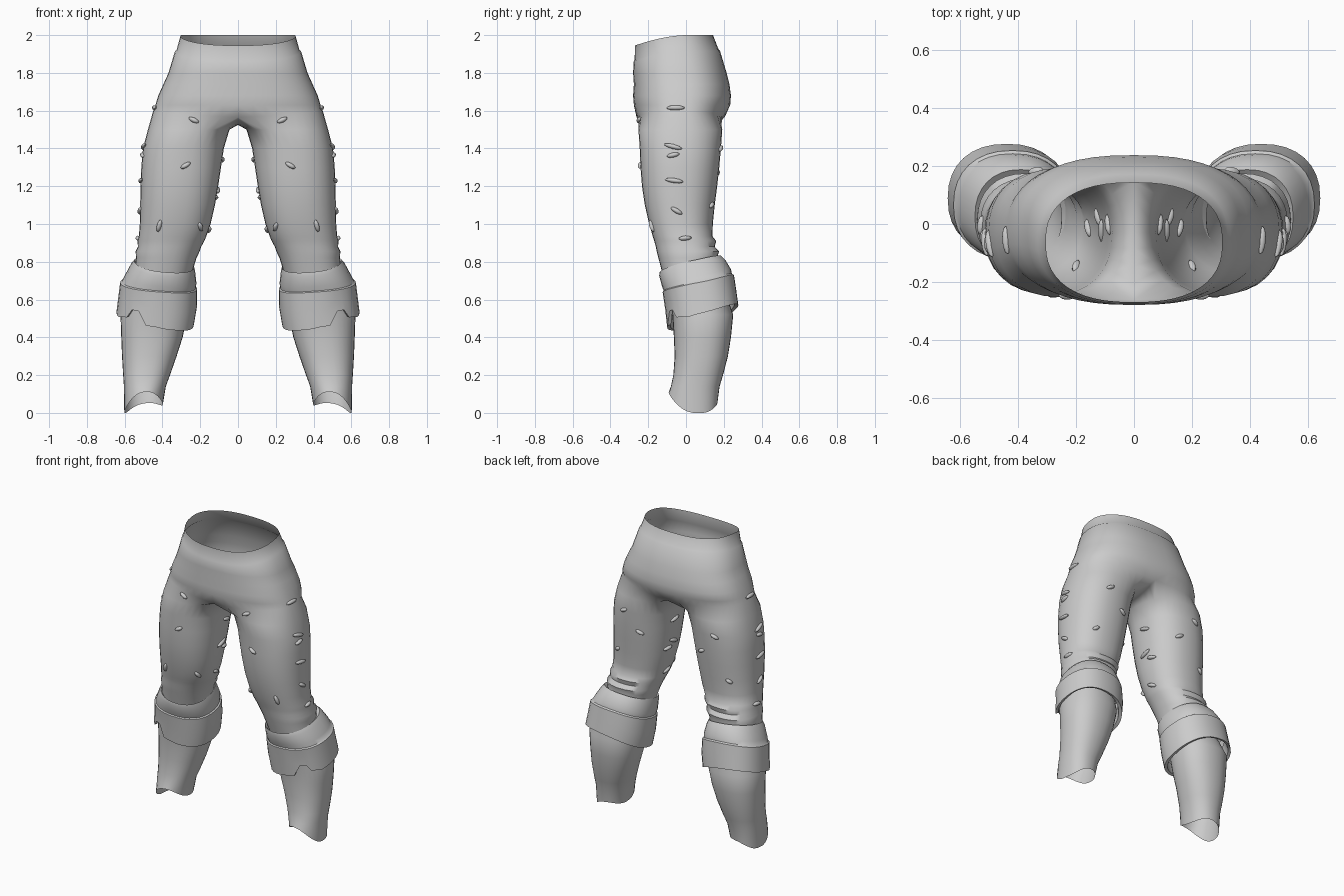
import bpy, bmesh, math
from mathutils import Vector, Matrix
from mathutils.bvhtree import BVHTree

if "Cube" in bpy.data.objects:
    bpy.data.objects.remove(bpy.data.objects["Cube"])

N = 32


def spow(v, p):
    return math.copysign(abs(v) ** p, v)


def angles():
    return [(i if i <= N // 2 else i - N) * 2 * math.pi / N for i in range(N)]


def tube_ring(xi, xo, yf, yb, zfun, p=0.88):
    """Closed ring round one leg; angle 0 is outward, -90 is the front."""
    cx, cy, rx, ry = (xi + xo) / 2, (yf + yb) / 2, (xo - xi) / 2, (yb - yf) / 2
    return [Vector((cx + rx * spow(math.cos(a), p), cy + ry * spow(math.sin(a), p), zfun(a)))
            for a in angles()]


def hip_ring(w, yf, yb, zfun, p=0.82):
    """D-shaped half ring whose inner points lie on the centre plane."""
    cy, ry, lim = (yf + yb) / 2, (yb - yf) / 2, math.radians(135)
    pts = []
    for a in angles():
        if abs(a) >= lim - 1e-4:
            s = (math.pi - abs(a)) / (math.pi - lim) * (1 if a > 0 else -1)
            x, c = 0.0, 0.0
        else:
            f = a / lim * math.pi / 2
            c = math.cos(f)
            x, s = w * spow(c, p), spow(math.sin(f), p)
        y = cy + ry * s
        pts.append(Vector((x, y, zfun(c, s, y))))
    return pts


def loft(rings):
    bm = bmesh.new()
    rows = [[bm.verts.new(v) for v in r] for r in rings]
    for a, b in zip(rows, rows[1:]):
        for i in range(N):
            j = (i + 1) % N
            q = (a[i], b[i], b[j], a[j])
            if max(v.co.x for v in q) > 1e-5:
                bm.faces.new(q)
    bmesh.ops.delete(bm, geom=[v for v in bm.verts if not v.link_faces], context='VERTS')
    return bm


def finish(name, bm, angle=40):
    me = bpy.data.meshes.new(name)
    bm.to_mesh(me)
    ob = bpy.data.objects.new(name, me)
    bpy.context.collection.objects.link(ob)
    bpy.ops.object.select_all(action='DESELECT')
    ob.select_set(True)
    bpy.context.view_layer.objects.active = ob
    bpy.ops.object.shade_smooth_by_angle(angle=math.radians(angle))
    m = ob.modifiers.new("mirror", 'MIRROR')
    m.merge_threshold = 0.0005
    return ob


# Waistband and hips
def waist_z(z):
    return lambda c, s, y: z - 0.055 * max(0, -y / 0.27) ** 1.7


rings = [hip_ring(w, yf, yb, waist_z(z)) for z, w, yf, yb in (
    (2.0, .305, -.27, .143), (1.925, .325, -.272, .172), (1.917, .334, -.277, .18))]
rings += [hip_ring(w, yf, yb, lambda c, s, y, z=z: z) for z, w, yf, yb in (
    (1.80, .368, -.28, .215), (1.74, .395, -.276, .23),
    (1.68, .422, -.28, .238), (1.63, .437, -.276, .234))]
# Crotch saddle
rings.append(hip_ring(.45, -.262, .205,
                      lambda c, s, y: 1.565 + .03 * c if c > 0 else 1.525 + .04 * s * s))

# Thighs, knee folds and shins
rings += [tube_ring(xi, xo, yf, yb, lambda a, z=z: z) for z, xi, xo, yf, yb in (
    (1.50, .045, .477, -.252, .192), (1.40, .075, .503, -.245, .185),
    (1.30, .09, .512, -.241, .176), (1.20, .105, .516, -.233, .165),
    (1.10, .122, .518, -.218, .152), (1.00, .145, .52, -.195, .142),
    (.935, .168, .525, -.176, .14), (.91, .178, .532, -.168, .16),
    (.88, .195, .53, -.16, .152), (.855, .203, .542, -.155, .175),
    (.82, .22, .54, -.146, .165), (.72, .25, .55, -.12, .18),
    (.52, .268, .622, -.072, .25), (.40, .293, .618, -.064, .238),
    (.30, .325, .614, -.06, .222), (.20, .36, .608, -.067, .196),
    (.14, .382, .604, -.08, .178))]
# Scalloped ankle hem
rings.append(tube_ring(.398, .602, -.092, .166, lambda a: max(
    0, .051 - .0225 * math.cos(a) - .03 * math.sin(a) - .029 * math.cos(2 * a))))
bm = loft(rings)
tree = BVHTree.FromBMesh(bm)
finish("trousers", bm, 50)


# Boot-top cuffs with overlapping strap and notched front
def tilt(outer, inner, front, back):
    a0, d = (outer + inner + front + back) / 4, (outer + inner - front - back) / 4
    return lambda a: (a0 + (outer - inner) / 2 * math.cos(a)
                      + (back - front) / 2 * math.sin(a) + d * math.cos(2 * a))


def hem(a):
    notch = {-90: .455, -79: .462, -68: .54, -56: .545, -45: .505, -34: .51}
    return notch.get(round(math.degrees(a)), tilt(.53, .46, .45, .57)(a))


top, mid = tilt(.805, .77, .745, .83), tilt(.69, .655, .64, .73)
cuff = [
    tube_ring(.25, .53, -.125, .165, lambda a: top(a) - .02),
    tube_ring(.232, .55, -.14, .188, top),
    tube_ring(.227, .567, -.142, .208, lambda a: top(a) - .02),
    tube_ring(.22, .602, -.127, .238, lambda a: mid(a) + .03),
    tube_ring(.224, .614, -.118, .243, lambda a: mid(a) + .006),
    tube_ring(.216, .624, -.124, .254, mid),
    tube_ring(.218, .634, -.11, .266, lambda a: (mid(a) + hem(a)) / 2),
    tube_ring(.235, .644, -.1, .277, hem),
    tube_ring(.255, .628, -.082, .258, lambda a: hem(a) + .005),
    tube_ring(.25, .61, -.09, .24, lambda a: hem(a) + .08)]
finish("cuff", loft(cuff), 35)

# Raised stitches: angle round leg, height, slant, length
stitches = [
    (-8, 1.615, 0, .10), (-10, 1.41, -15, .10), (-10, 1.365, 12, .07), (-9, 1.23, -8, .10),
    (-6, 1.07, -30, .07), (8, .925, 5, .07),
    (-98, 1.55, 25, .06), (-95, 1.31, -30, .06), (-140, .985, 50, .06), (-62, .99, -70, .07),
    (172, 1.34, 15, .08), (178, 1.18, -20, .09), (165, 1.14, 10, .07), (175, .97, 25, .07),
    (75, 1.40, 25, .06), (110, 1.27, -25, .06), (60, 1.1, 30, .05)]
bm = bmesh.new()
for deg, z, slant, length in stitches:
    a = math.radians(deg)
    origin = Vector((.31 + (1.2 - z) * .13, -.03, z))
    hit, n, _, _ = tree.ray_cast(origin, Vector((math.cos(a), math.sin(a), 0)))
    if hit is None:
        continue
    t = Matrix.Rotation(math.radians(slant), 3, n) @ Vector((0, 0, 1)).cross(n).normalized()
    rot = Matrix((t, n.cross(t), n)).transposed().to_4x4()
    bmesh.ops.create_uvsphere(bm, u_segments=10, v_segments=6, radius=1,
                              matrix=Matrix.Translation(hit) @ rot
                              @ Matrix.Diagonal((length / 2, .013, .015, 1)))
finish("stitches", bm, 60)
